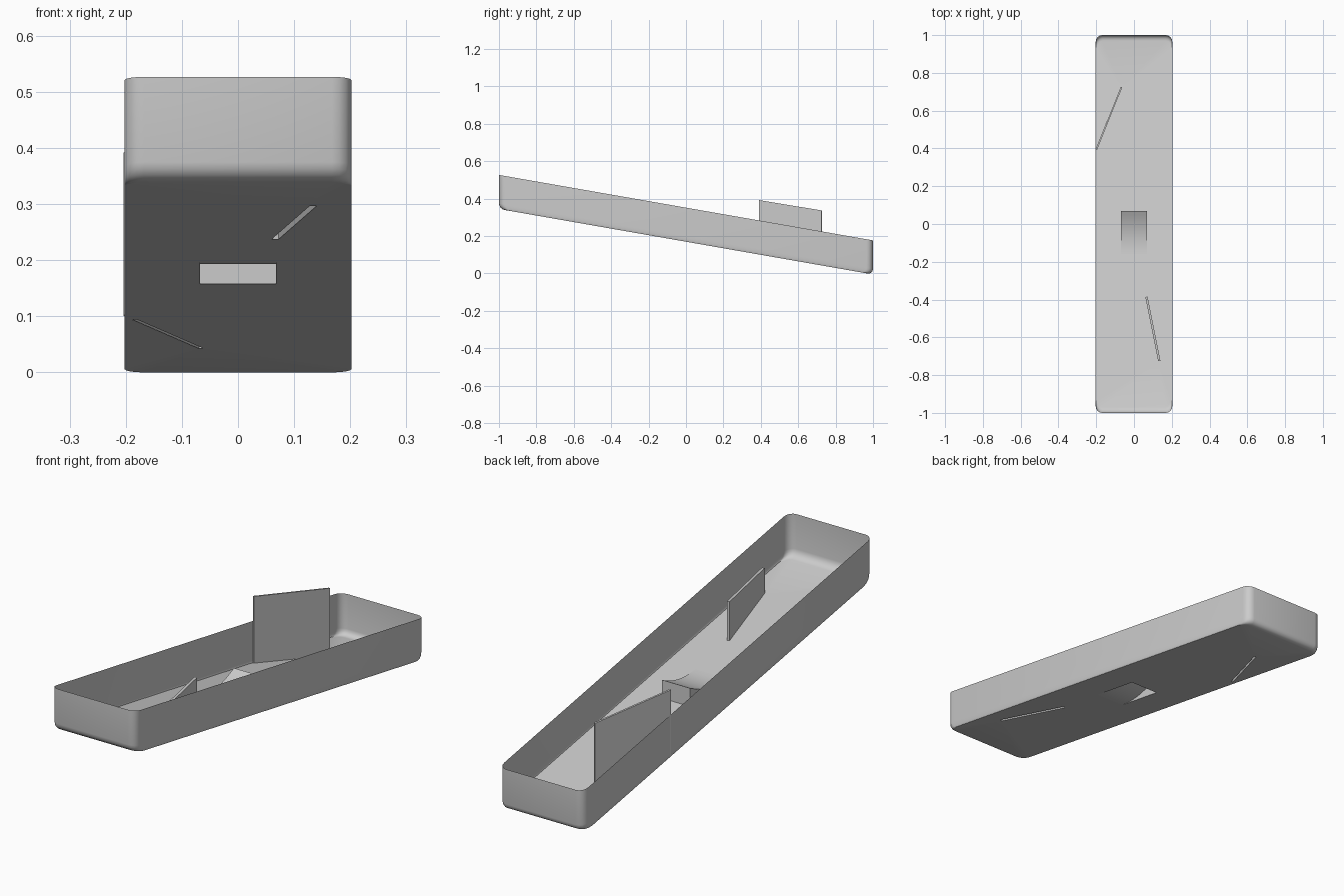
import bpy, bmesh, math
from mathutils import Vector

if "Cube" in bpy.data.objects:
    bpy.data.objects.remove(bpy.data.objects["Cube"])

HW, HL, WALL, SLOPE = 0.2025, 1.0, 0.182, 0.175
FILLET, CORNER = 0.03, 0.035


def finish(name, bm):
    """Shear the part onto the slope and make it an object."""
    bmesh.ops.recalc_face_normals(bm, faces=bm.faces)
    for v in bm.verts:
        v.co.z += SLOPE * (HL - FILLET - v.co.y)
    me = bpy.data.meshes.new(name)
    bm.to_mesh(me)
    bm.free()
    ob = bpy.data.objects.new(name, me)
    bpy.context.collection.objects.link(ob)
    bpy.ops.object.select_all(action='DESELECT')
    bpy.context.view_layer.objects.active = ob
    ob.select_set(True)
    bpy.ops.object.shade_smooth_by_angle(angle=math.radians(35))
    return ob


def outline(inset, z, steps=4):
    """Rounded rectangle, shortened at both ends by inset."""
    pts = []
    for q, (sx, sy) in enumerate([(1, 1), (-1, 1), (-1, -1), (1, -1)]):
        for i in range(steps + 1):
            a = math.pi / 2 * (q + i / steps)
            pts.append((sx * (HW - CORNER) + CORNER * math.cos(a),
                        sy * (HL - inset - CORNER) + CORNER * math.sin(a), z))
    return pts


def strip(a, b, thick):
    """Thin rectangle in plan along the line a-b."""
    a, b = Vector(a), Vector(b)
    d = (b - a).normalized() * thick / 2
    n = Vector((-d.y, d.x))
    return [a + n, a - n, b - n, b + n]


# Slots left open in the floor under the hollow fins and ramp
tall_start, tall_end = (-0.2, 0.392), (-0.066, 0.725)
low_start, low_end = (0.066, -0.385), (0.134, -0.725)
RX, RY0, RY1, RH = 0.068, -0.16, 0.068, 0.08
slots = [strip((-0.184, 0.432), tall_end, 0.008),
         strip(low_start, low_end, 0.012),
         [(-RX, RY0), (RX, RY0), (RX, RY1), (-RX, RY1)]]

# Tray: wall rings with filleted ends, floor with slots
bm = bmesh.new()
levels = [(FILLET * (1 - math.sin(a)), FILLET * (1 - math.cos(a)))
          for a in [math.pi / 2 * i / 4 for i in range(5)]] + [(0, WALL)]
rings = [[bm.verts.new(p) for p in outline(i, z)] for i, z in levels]
for lo, hi in zip(rings, rings[1:]):
    for i in range(len(lo)):
        j = (i + 1) % len(lo)
        bm.faces.new((lo[i], lo[j], hi[j], hi[i]))
loops = [rings[0]] + [[bm.verts.new((p[0], p[1], 0)) for p in s] for s in slots]
edges = []
for loop in loops:
    for i, v in enumerate(loop):
        w = loop[(i + 1) % len(loop)]
        edges.append(bm.edges.get((v, w)) or bm.edges.new((v, w)))
bmesh.ops.triangle_fill(bm, use_beauty=True, edges=edges, normal=(0, 0, 1))
finish("tray", bm)


def fin(name, a, b, thick, ha, hb):
    """Upright deflector, open underneath."""
    bm = bmesh.new()
    base = strip(a, b, thick)
    lo = [bm.verts.new((p.x, p.y, 0)) for p in base]
    hi = [bm.verts.new((p.x, p.y, h)) for p, h in zip(base, (ha, ha, hb, hb))]
    for i in range(4):
        j = (i + 1) % 4
        bm.faces.new((lo[i], lo[j], hi[j], hi[i]))
    bm.faces.new(hi)
    finish(name, bm)


fin("tall_fin", tall_start, tall_end, 0.008, 0.291, 0.294)
fin("low_fin", low_start, low_end, 0.012, 0.17, 0.11)

# Jump ramp: concave top, side walls and upright back, open underneath
bm = bmesh.new()
N = 10
rows = []
for i in range(N + 1):
    t = i / N
    y, h = RY0 + (RY1 - RY0) * t, RH * t * t
    rows.append([bm.verts.new((x, y, z)) for x, z in
                 ((-RX, 0), (-RX, h), (RX, h), (RX, 0))])
for a, b in zip(rows, rows[1:]):
    for k in range(3):
        bm.faces.new((a[k], a[k + 1], b[k + 1], b[k]))
bm.faces.new(rows[-1])
bmesh.ops.remove_doubles(bm, verts=bm.verts, dist=1e-5)
finish("jump_ramp", bm)
